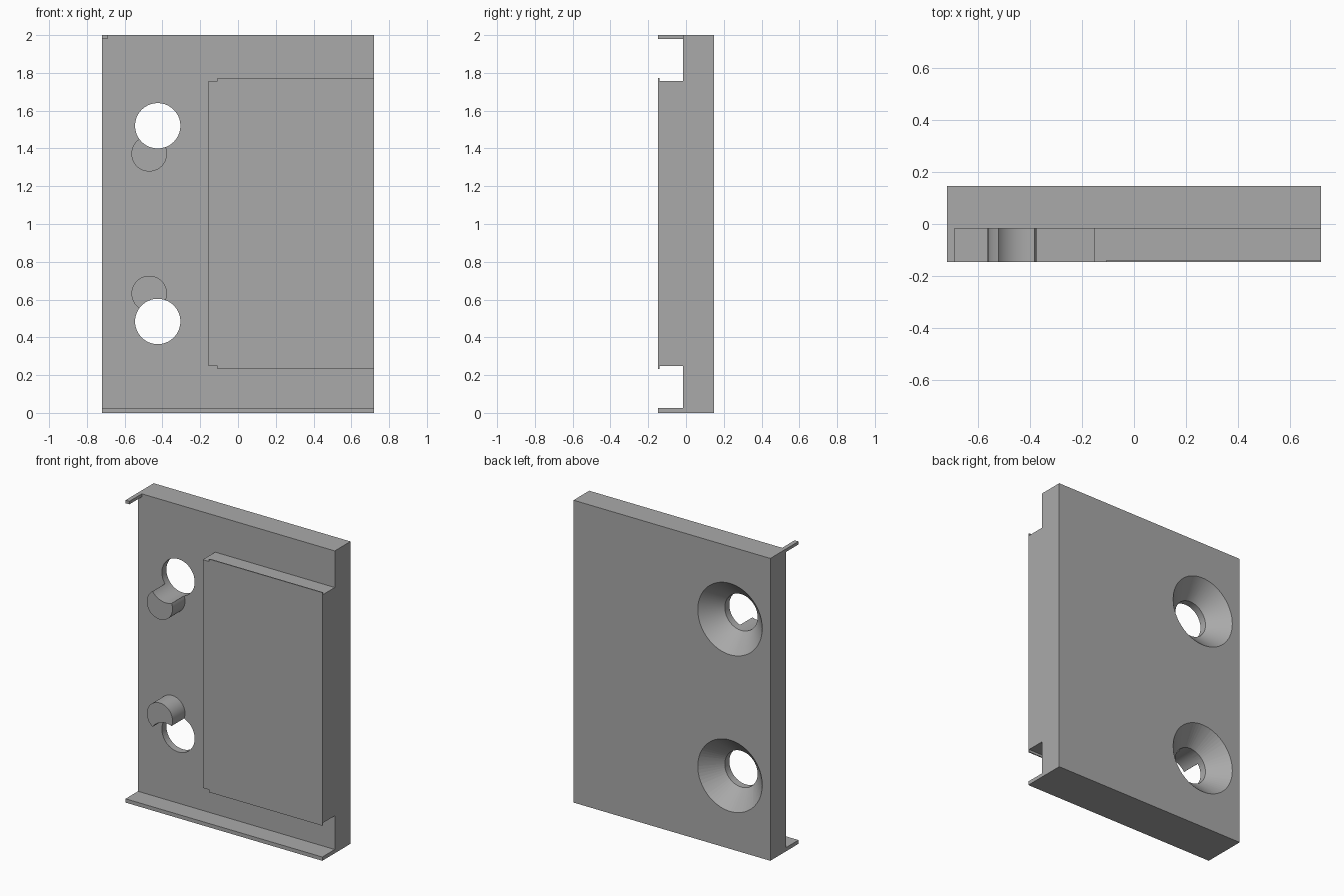
import bpy
import bmesh
import math
from mathutils import Matrix

if "Cube" in bpy.data.objects:
    bpy.data.objects.remove(bpy.data.objects["Cube"])

grey = bpy.data.materials.new("plain grey")
grey.use_nodes = True
colour = (0.4, 0.4, 0.4, 1)
grey.diffuse_color = colour
grey.node_tree.nodes["Principled BSDF"].inputs["Base Color"].default_value = colour

HALF_W, FRONT, FACE, BACK = 0.72, -0.147, -0.017, 0.147
HOLE_X, HOLE_R, SINK_R = -0.425, 0.12, 0.236


def finish(name, bm):
    bmesh.ops.recalc_face_normals(bm, faces=bm.faces)
    mesh = bpy.data.meshes.new(name)
    bm.to_mesh(mesh)
    bm.free()
    mesh.materials.append(grey)
    obj = bpy.data.objects.new(name, mesh)
    bpy.context.collection.objects.link(obj)
    return obj


def prism(name, outline, y0, y1):
    """Extrude an (x, z) outline along y."""
    bm = bmesh.new()
    face = bm.faces.new([bm.verts.new((x, y0, z)) for x, z in outline])
    out = bmesh.ops.extrude_face_region(bm, geom=[face])
    verts = [v for v in out["geom"] if isinstance(v, bmesh.types.BMVert)]
    bmesh.ops.translate(bm, verts=verts, vec=(0, y1 - y0, 0))
    return finish(name, bm)


def box(name, x0, x1, y0, y1, z0, z1):
    return prism(name, [(x0, z0), (x1, z0), (x1, z1), (x0, z1)], y0, y1)


def lathe(name, x, z, profile, sides=64):
    """Closed turned shape about a y axis from (radius, y) pairs."""
    bm = bmesh.new()
    rings = []
    for r, y in profile:
        angles = [2 * math.pi * i / sides for i in range(sides)]
        rings.append([bm.verts.new((x + r * math.cos(a), y, z + r * math.sin(a)))
                      for a in angles])
    for a, b in zip(rings, rings[1:]):
        for i in range(sides):
            j = (i + 1) % sides
            bm.faces.new((a[i], a[j], b[j], b[i]))
    bm.faces.new(rings[0])
    bm.faces.new(rings[-1])
    return finish(name, bm)


def cut(obj, cutter):
    mod = obj.modifiers.new("cut", "BOOLEAN")
    mod.operation = "DIFFERENCE"
    mod.solver = "EXACT"
    mod.object = cutter
    bpy.ops.object.select_all(action="DESELECT")
    bpy.context.view_layer.objects.active = obj
    obj.select_set(True)
    bpy.ops.object.modifier_apply(modifier=mod.name)
    bpy.ops.object.shade_smooth_by_angle(angle=math.radians(30))


# Back plate with its bottom ledge and small top corner tab
plate = box("back_plate", -HALF_W, HALF_W, FACE, BACK, 0, 2)
box("bottom_ledge", -HALF_W, HALF_W, FRONT, FACE, 0, 0.025)
box("top_corner_tab", -HALF_W, -0.692, FRONT, FACE, 1.98, 2)

# Raised block, with a thin front lip overhanging its top and bottom
LIP = -0.14
box("raised_block", -0.155, HALF_W, LIP, FACE, 0.248, 1.758)
prism("block_front_lip",
      [(-0.155, 0.248), (-0.108, 0.248), (-0.108, 0.232), (HALF_W, 0.232),
       (HALF_W, 1.774), (-0.108, 1.774), (-0.108, 1.758), (-0.155, 1.758)],
      FRONT, LIP)

# Countersunk holes, each biting into a round pin
for label, hole_z, pin_z in (("upper", 1.52, 1.372), ("lower", 0.484, 0.632)):
    pin = lathe(label + "_pin", -0.47, pin_z, [(0.094, FRONT), (0.094, FACE)])
    cutter = lathe(label + "_hole_cutter", HOLE_X, hole_z,
                   [(HOLE_R, -0.3), (HOLE_R, 0.03), (SINK_R, BACK),
                    (SINK_R + 0.05, BACK + 0.05)])
    cut(plate, cutter)
    cut(pin, cutter)
    bpy.data.objects.remove(cutter)
